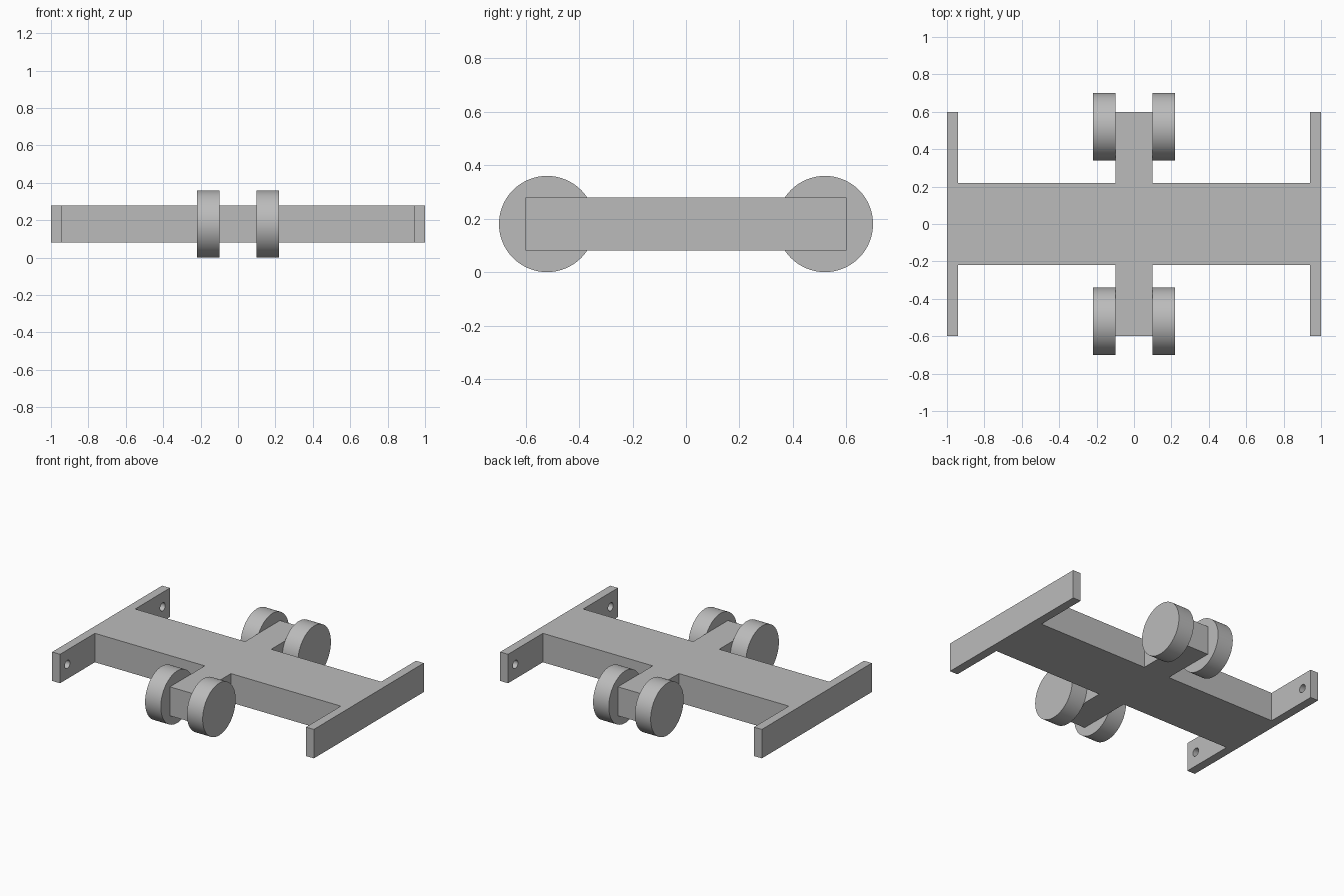
import bpy
import bmesh
from math import radians

if "Cube" in bpy.data.objects:
    bpy.data.objects.remove(bpy.data.objects["Cube"], do_unlink=True)

# One plain grey for everything
grey = bpy.data.materials.new("plain grey")
grey.use_nodes = True
colour = (0.5, 0.5, 0.5, 1)
grey.diffuse_color = colour
grey.node_tree.nodes["Principled BSDF"].inputs["Base Color"].default_value = colour

AXLE_Y, AXLE_Z = 0.52, 0.18
BOTTOM, HEIGHT = 0.08, 0.2


def cylinder(name, radius, width, location, segments):
    """Cylinder lying along x."""
    bpy.ops.mesh.primitive_cylinder_add(
        vertices=segments, radius=radius, depth=width,
        location=location, rotation=(0, radians(90), 0))
    obj = bpy.context.object
    obj.name = name
    obj.data.materials.append(grey)
    bpy.ops.object.shade_smooth_by_angle(angle=radians(30))
    return obj


# Chassis: quarter outline mirrored into a cross with end plates, then extruded
quarter = [(1.0, 0.6), (0.94, 0.6), (0.94, 0.22), (0.1, 0.22), (0.1, 0.6)]
half = quarter + [(-x, y) for x, y in reversed(quarter)]
outline = half + [(-x, -y) for x, y in half]

bm = bmesh.new()
face = bm.faces.new([bm.verts.new((x, y, BOTTOM)) for x, y in outline])
top = bmesh.ops.extrude_face_region(bm, geom=[face])["geom"]
bmesh.ops.translate(bm, vec=(0, 0, HEIGHT),
                    verts=[v for v in top if isinstance(v, bmesh.types.BMVert)])
bmesh.ops.recalc_face_normals(bm, faces=bm.faces)
mesh = bpy.data.meshes.new("chassis")
bm.to_mesh(mesh)
bm.free()
mesh.materials.append(grey)
chassis = bpy.data.objects.new("chassis", mesh)
bpy.context.collection.objects.link(chassis)

for x_side, x_name in ((1, "left"), (-1, "right")):
    for y_side, y_name in ((-1, "front"), (1, "back")):
        # Wheel against the side of the axle arm
        cylinder(f"{y_name}_{x_name}_wheel", 0.18, 0.12,
                 (x_side * 0.16, y_side * AXLE_Y, AXLE_Z), 64)

        # Blind hole in the inner face of the end plate
        cutter = cylinder(f"{y_name}_{x_name}_hole_cutter", 0.028, 0.08,
                          (x_side * 0.94, y_side * AXLE_Y, AXLE_Z), 32)
        cutter.hide_render = True
        cutter.hide_viewport = True
        cut = chassis.modifiers.new(f"{y_name}_{x_name}_hole", "BOOLEAN")
        cut.operation = "DIFFERENCE"
        cut.solver = "EXACT"
        cut.object = cutter
